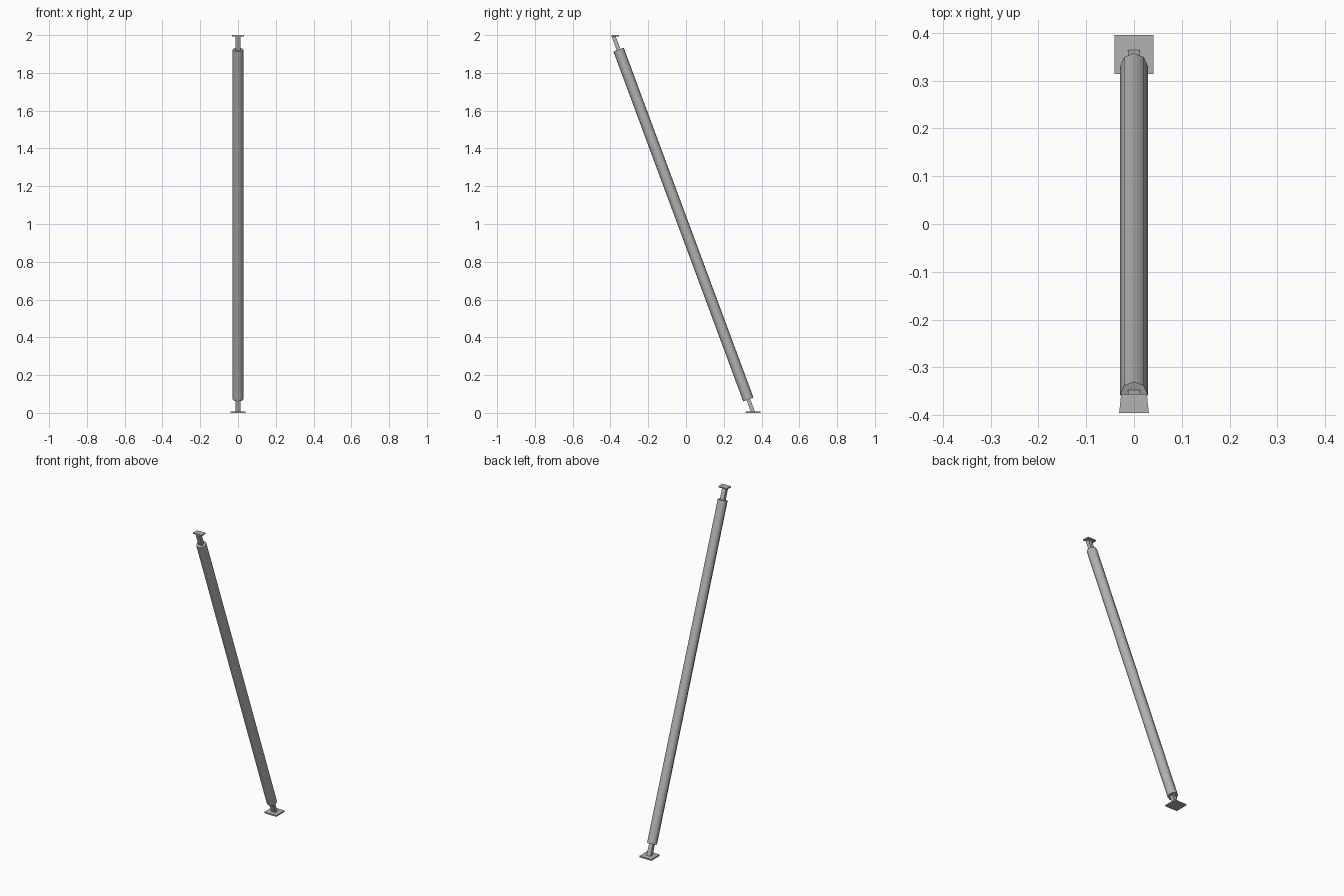
import bpy, bmesh, math
from mathutils import Vector

if "Cube" in bpy.data.objects:
    bpy.data.objects.remove(bpy.data.objects["Cube"])

# Axis of the leaning brace, as y over z
LOW = Vector((0, 0.330, 0.071))
HIGH = Vector((0, -0.357, 1.923))
SLOPE = (HIGH.y - LOW.y) / (HIGH.z - LOW.z)

# Dark grey metal
metal = bpy.data.materials.new("dark_grey")
metal.diffuse_color = (0.45, 0.45, 0.45, 1)
metal.use_nodes = True
metal.node_tree.nodes["Principled BSDF"].inputs["Base Color"].default_value = metal.diffuse_color


def axis_y(z):
    return LOW.y + SLOPE * (z - LOW.z)


def loft(name, bottom, top):
    """Closed solid between two matching rings of points."""
    bm = bmesh.new()
    a = [bm.verts.new(p) for p in bottom]
    b = [bm.verts.new(p) for p in top]
    n = len(a)
    bm.faces.new(a[::-1])
    bm.faces.new(b)
    for i in range(n):
        j = (i + 1) % n
        bm.faces.new((a[i], a[j], b[j], b[i]))
    bmesh.ops.recalc_face_normals(bm, faces=bm.faces)
    me = bpy.data.meshes.new(name)
    bm.to_mesh(me)
    bm.free()
    me.materials.append(metal)
    ob = bpy.data.objects.new(name, me)
    bpy.context.collection.objects.link(ob)
    return ob


def quad(z, y0, y1, w0, w1):
    return [(-w0, y0, z), (w0, y0, z), (w1, y1, z), (-w1, y1, z)]


# Main tube: eight sides, ends square to the axis
d = (HIGH - LOW).normalized()
u = Vector((1, 0, 0))
v = d.cross(u)


def ring(c, r=0.029):
    return [c + r * (u * math.cos(k * math.pi / 4) + v * math.sin(k * math.pi / 4))
            for k in range(8)]


tube = loft("tube", ring(LOW), ring(HIGH))
bpy.context.view_layer.objects.active = tube
tube.select_set(True)
bpy.ops.object.shade_smooth_by_angle(angle=math.radians(50))

# Flat pins joining the tube to its plates
for name, z0, z1 in (("lower_pin", 0.005, 0.10), ("upper_pin", 1.90, 1.996)):
    loft(name, *[quad(z, axis_y(z) - 0.011, axis_y(z) + 0.011, 0.013, 0.013)
                 for z in (z0, z1)])

# Foot plate and tapered top plate
loft("foot_plate", *[quad(z, 0.314, 0.395, 0.041, 0.041) for z in (0, 0.008)])
loft("top_plate", *[quad(z, -0.395, -0.356, 0.031, 0.027) for z in (1.993, 2.0)])
